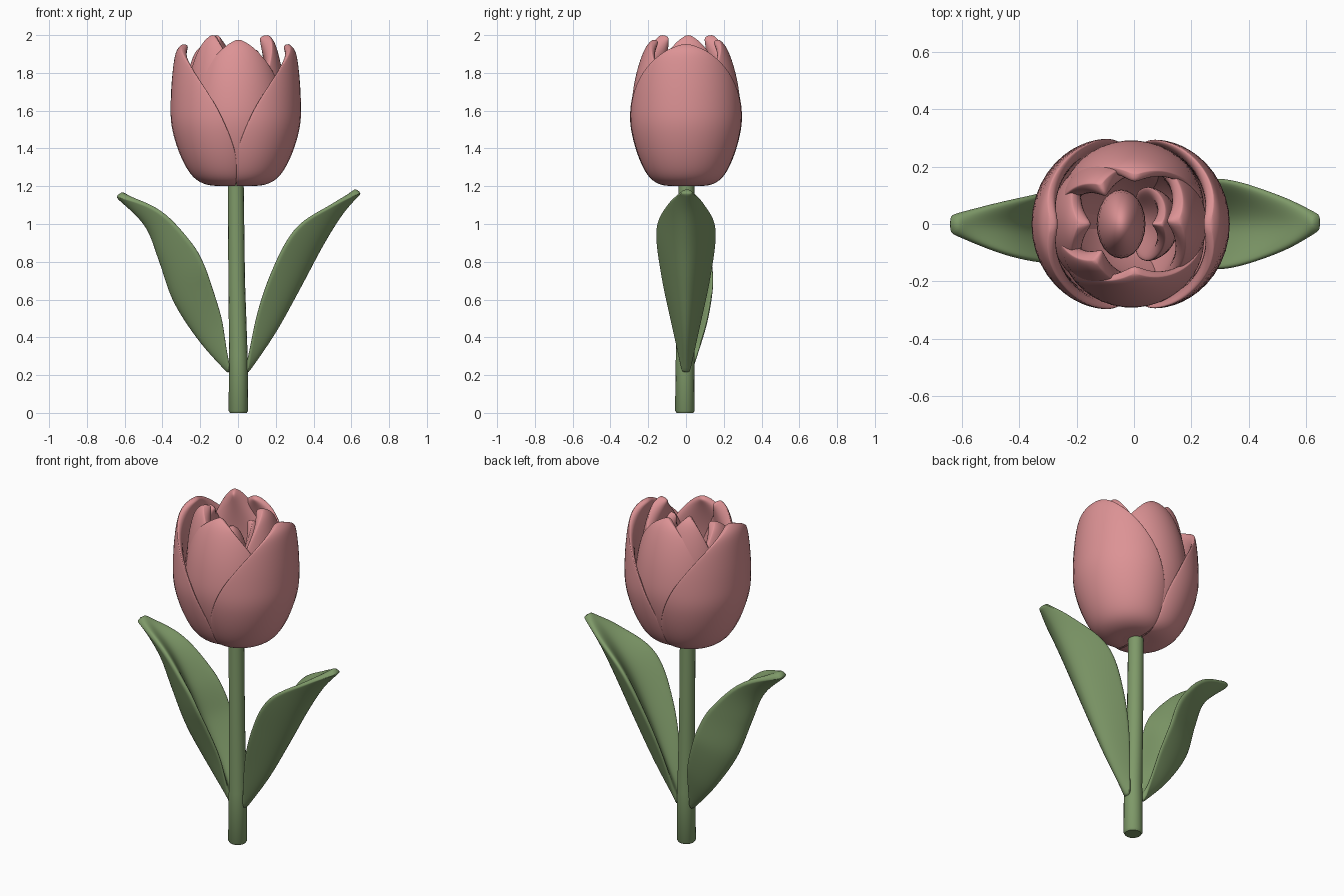
import bpy, bmesh, math
from mathutils import Vector

cube = bpy.data.objects.get("Cube")
if cube:
    bpy.data.objects.remove(cube, do_unlink=True)


def material(name, rgb):
    m = bpy.data.materials.new(name)
    m.use_nodes = True
    m.diffuse_color = (*rgb, 1)
    m.node_tree.nodes["Principled BSDF"].inputs["Base Color"].default_value = (*rgb, 1)
    return m


PINK = material("petal_pink", (0.72, 0.29, 0.30))
GREEN = material("leaf_green", (0.21, 0.32, 0.14))


def spline(rows, t):
    """Smooth interpolation through evenly spaced rows of values."""
    s = min(max(t, 0), 1) * (len(rows) - 1)
    i = min(int(s), len(rows) - 2)
    f = s - i
    p = [Vector(rows[min(max(k, 0), len(rows) - 1)]) for k in range(i - 1, i + 3)]
    return (p[1] * 2 + (p[2] - p[0]) * f + (p[0] * 2 - p[1] * 5 + p[2] * 4 - p[3]) * f ** 2
            + (p[1] * 3 - p[0] - p[2] * 3 + p[3]) * f ** 3) / 2


def loft(name, point, mat, sides=28, rings=24):
    """Closed cushion shape from point(u, k, v): u across, k padding on the inner side, v along."""
    bm = bmesh.new()
    angles = [math.tau * i / sides for i in range(sides)]
    g = [[bm.verts.new(point(math.cos(a), math.sin(a), j / rings)) for a in angles]
         for j in range(rings + 1)]
    for low, high in zip(g, g[1:]):
        for i in range(sides):
            n = (i + 1) % sides
            bm.faces.new((low[i], low[n], high[n], high[i]))
    bm.faces.new(g[0])
    bm.faces.new(g[-1])
    bmesh.ops.recalc_face_normals(bm, faces=bm.faces)
    for f in bm.faces:
        f.smooth = True
    me = bpy.data.meshes.new(name)
    bm.to_mesh(me)
    bm.free()
    me.materials.append(mat)
    ob = bpy.data.objects.new(name, me)
    bpy.context.collection.objects.link(ob)
    sub = ob.modifiers.new("rounding", "SUBSURF")
    sub.levels = sub.render_levels = 1


# Petal rows: height above flower base, outer radius, half angle in degrees
PETAL = [(.008, .04, 100), (.01, .14, 104), (.055, .225, 106), (.17, .293, 105), (.32, .337, 94),
         (.46, .34, 79), (.61, .328, 54), (.715, .31, 27), (.757, .28, 5)]
TOP = PETAL[-1][0]
BASE = Vector((-.01, 0, 1.195))


def petal(name, heading, size=1, tall=1, lean=0, wide=1, lift=0, thickness=.06, shift=0):
    turn = math.radians(heading)

    def point(u, k, v):
        h, r, a = spline(PETAL, v)
        r *= size * (1 - lean * (h / TOP) ** 4)
        r -= thickness * (max(k, 0) + .12 * min(k, 0)) * math.sqrt(1 - .95 * v ** 10) * min(1, .3 + 4 * v)
        a = math.radians(a * wide) * u
        x, y = r * (.2 + .8 * math.cos(a)), r * .86 * math.sin(a)
        return BASE + Vector((x * math.cos(turn) - y * math.sin(turn) + shift * h / TOP,
                              x * math.sin(turn) + y * math.cos(turn), lift + h * tall))
    loft(name, point, PINK)


# Outer pair, middle pair and inner ring
petal("outer_petal_left", 0)
petal("outer_petal_right", 180, size=1.01)
petal("middle_petal_front", -86, .86, 1.015, .27, lift=.012)
petal("middle_petal_back", 86, .86, 1.015, .27, lift=.012)
petal("inner_petal_left", 4, .76, 1.03, .2, .9, .025, .08)
petal("inner_petal_back", 112, .72, 1.03, .25, .75, .025, .08, -.05)
petal("inner_petal_front", 240, .72, 1.03, .25, .75, .025, .08, -.05)
petal("inner_petal_right", 180, .82, .95, .2, .75, .025, .08)
petal("core_petal_left", 0, .45, .92, .3, .9, .03, .06, .02)

# Closed bud in the middle
bpy.ops.mesh.primitive_uv_sphere_add(segments=24, ring_count=16, location=(-.045, 0, 1.55))
bud = bpy.context.object
bud.name = "core_bud"
bud.scale = (.085, .12, .3)
bud.data.materials.append(PINK)
bpy.ops.object.shade_smooth()


def leaf(name, rows):
    """Cupped leaf; rows hold midrib x, y, z, half width, cup depth and padding."""
    side = math.copysign(1, rows[0][0])

    def point(u, k, v):
        x, y, z, w, d, pad = spline(rows, v)
        ahead, behind = spline(rows, v + .02), spline(rows, v - .02)
        t = Vector((ahead[0] - behind[0], 0, ahead[2] - behind[2])).normalized()
        n = Vector((-t.z, 0, t.x)) * side
        rise = d * abs(u) ** 1.8 + pad * (max(k, 0) + .1 * min(k, 0))
        return Vector((x, y + w * u, z)) + n * rise
    loft(name, point, GREEN)


leaf("leaf_left", [(.05, 0, .21, .02, 0, .03), (.195, 0, .425, .08, .11, .07),
                   (.33, 0, .67, .135, .16, .09), (.45, 0, .895, .158, .155, .09),
                   (.555, 0, 1.06, .1, .06, .06), (.65, .005, 1.165, .025, 0, .035)])
leaf("leaf_right", [(-.05, .01, .21, .02, 0, .03), (-.2, .03, .38, .08, .14, .08),
                    (-.335, .02, .59, .125, .2, .11), (-.41, -.005, .8, .135, .185, .11),
                    (-.49, -.015, .995, .105, .1, .08), (-.645, 0, 1.145, .03, 0, .04)])

# Stem, slightly tapered with a softened foot
curve = bpy.data.curves.new("stem", "CURVE")
curve.dimensions = "3D"
curve.bevel_depth, curve.bevel_resolution, curve.use_fill_caps = 1, 6, True
path = [(.002, -.006, 0, .044), (.002, -.006, .012, .052), (.002, -.005, .3, .049),
        (-.007, 0, .7, .044), (-.012, .002, 1.225, .042)]
line = curve.splines.new("POLY")
line.points.add(len(path) - 1)
for p, (x, y, z, r) in zip(line.points, path):
    p.co, p.radius = (x, y, z, 1), r
curve.materials.append(GREEN)
stem = bpy.data.objects.new("stem", curve)
bpy.context.collection.objects.link(stem)
bpy.ops.object.select_all(action="DESELECT")
stem.select_set(True)
bpy.context.view_layer.objects.active = stem
bpy.ops.object.convert(target="MESH")
bpy.ops.object.shade_smooth_by_angle(angle=math.radians(40))
